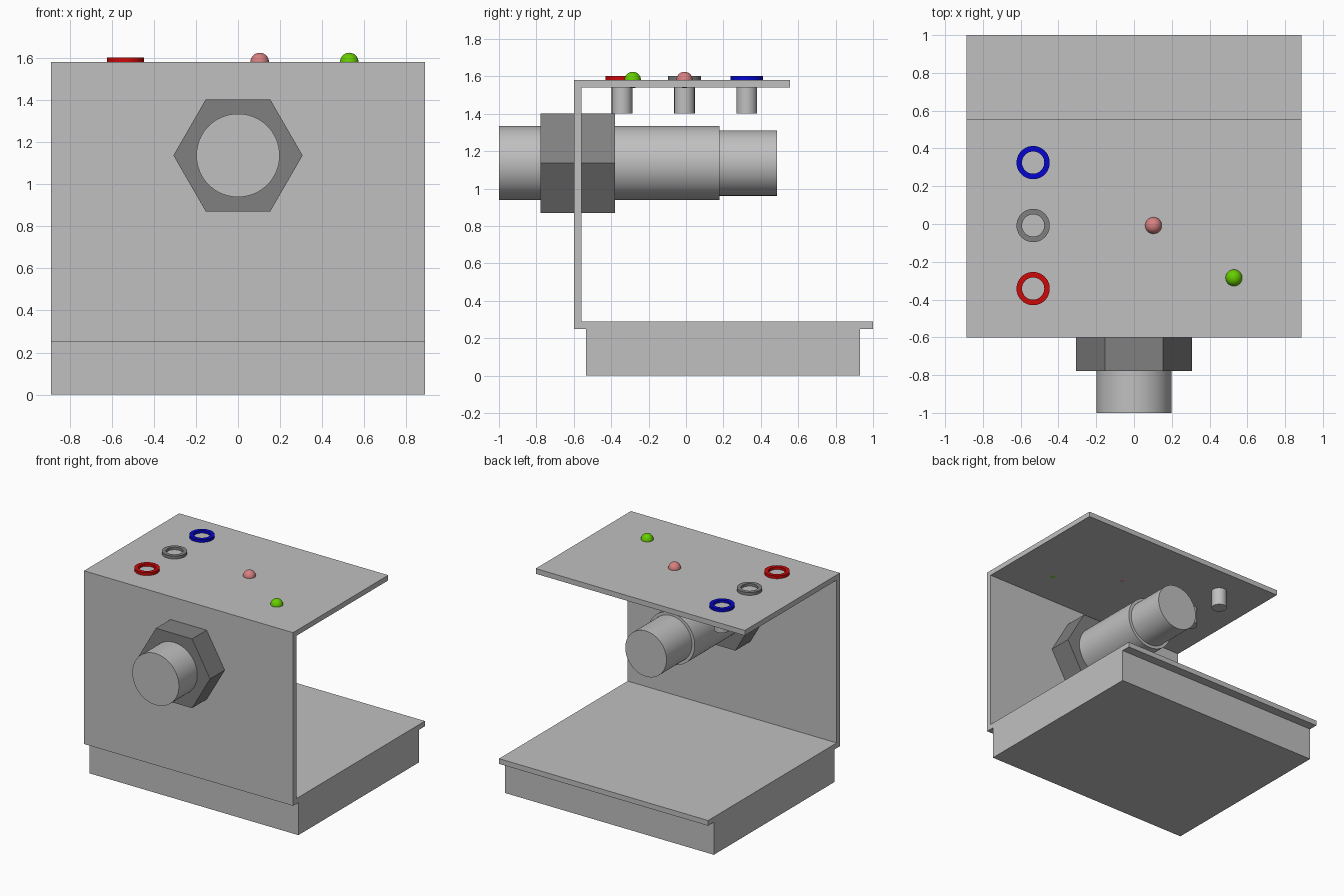
import bpy, bmesh, math
from mathutils import Matrix

if "Cube" in bpy.data.objects:
    bpy.data.objects.remove(bpy.data.objects["Cube"])


def material(name, srgb):
    lin = [((c / 255 + 0.055) / 1.055) ** 2.4 if c > 10 else c / 255 / 12.92 for c in srgb]
    m = bpy.data.materials.new(name)
    m.diffuse_color = (*lin, 1)
    m.use_nodes = True
    m.node_tree.nodes["Principled BSDF"].inputs["Base Color"].default_value = m.diffuse_color
    return m


silver = material("silver", (192, 192, 192))
grey = material("mid_grey", (128, 128, 128))
red = material("red", (205, 8, 8))
blue = material("blue", (5, 5, 205))
pink = material("pink", (215, 128, 128))
green = material("green", (102, 205, 0))


def finish(name, bm, mat, smooth=False):
    bmesh.ops.recalc_face_normals(bm, faces=bm.faces)
    mesh = bpy.data.meshes.new(name)
    bm.to_mesh(mesh)
    bm.free()
    mesh.materials.append(mat)
    obj = bpy.data.objects.new(name, mesh)
    bpy.context.collection.objects.link(obj)
    if smooth:
        bpy.ops.object.select_all(action='DESELECT')
        obj.select_set(True)
        bpy.context.view_layer.objects.active = obj
        bpy.ops.object.shade_smooth_by_angle(angle=math.radians(35))
    return obj


def extrude_x(name, profile, half, mat):
    """Extrude a closed (y, z) outline across x."""
    bm = bmesh.new()
    face = bm.faces.new([bm.verts.new((-half, y, z)) for y, z in profile])
    ext = bmesh.ops.extrude_face_region(bm, geom=[face])
    verts = [v for v in ext["geom"] if isinstance(v, bmesh.types.BMVert)]
    bmesh.ops.translate(bm, vec=(2 * half, 0, 0), verts=verts)
    return finish(name, bm, mat)


def lathe(name, profile, sides, matrix, mat, closed=False, smooth=True):
    """Revolve (radius, height) points about local z; cap the ends unless closed."""
    bm = bmesh.new()
    rings = [[bm.verts.new((r * math.cos(2 * math.pi * i / sides),
                            r * math.sin(2 * math.pi * i / sides), h))
              for i in range(sides)] for r, h in profile]
    pairs = list(zip(rings, rings[1:]))
    if closed:
        pairs.append((rings[-1], rings[0]))
    else:
        bm.faces.new(rings[0])
        bm.faces.new(rings[-1])
    for a, b in pairs:
        for i in range(sides):
            j = (i + 1) % sides
            bm.faces.new((a[i], a[j], b[j], b[i]))
    bm.transform(matrix)
    return finish(name, bm, mat, smooth)


# Solid base block and folded sheet bracket
extrude_x("base_block", [(-0.535, 0), (0.93, 0), (0.93, 0.25), (-0.535, 0.25)], 0.888, silver)
extrude_x("bracket", [(-0.6, 0.25), (1.0, 0.25), (1.0, 0.29), (-0.56, 0.29),
                      (-0.56, 1.54), (0.555, 1.54), (0.555, 1.58), (-0.6, 1.58)], 0.888, silver)

# Stepped barrel and hexagonal nut, both along y
along_y = Matrix.Translation((0, 0, 1.137)) @ Matrix.Rotation(-math.pi / 2, 4, 'X')
lathe("barrel", [(0.198, -1.0), (0.198, 0.178), (0.175, 0.178), (0.175, 0.487)], 64, along_y, silver)
lathe("hex_nut", [(0.307, -0.777), (0.307, -0.38)], 6, along_y, grey, smooth=False)

# Sockets: coloured collar above the plate, metal pin through it
for label, y, mat in (("blue", 0.325, blue), ("grey", -0.008, grey), ("red", -0.342, red)):
    at = Matrix.Translation((-0.534, y, 0))
    lathe(label + "_socket_collar", [(0.088, 1.575), (0.088, 1.602), (0.059, 1.602), (0.059, 1.575)],
          40, at, mat, closed=True)
    lathe(label + "_socket_pin", [(0.055, 1.403), (0.055, 1.585)], 40, at, silver)

# Indicator lamps
for label, x, y, mat in (("pink", 0.103, -0.008, pink), ("green", 0.529, -0.285, green)):
    bm = bmesh.new()
    bmesh.ops.create_uvsphere(bm, u_segments=32, v_segments=16, radius=0.044,
                              matrix=Matrix.Translation((x, y, 1.581)))
    finish(label + "_lamp", bm, mat, True)
